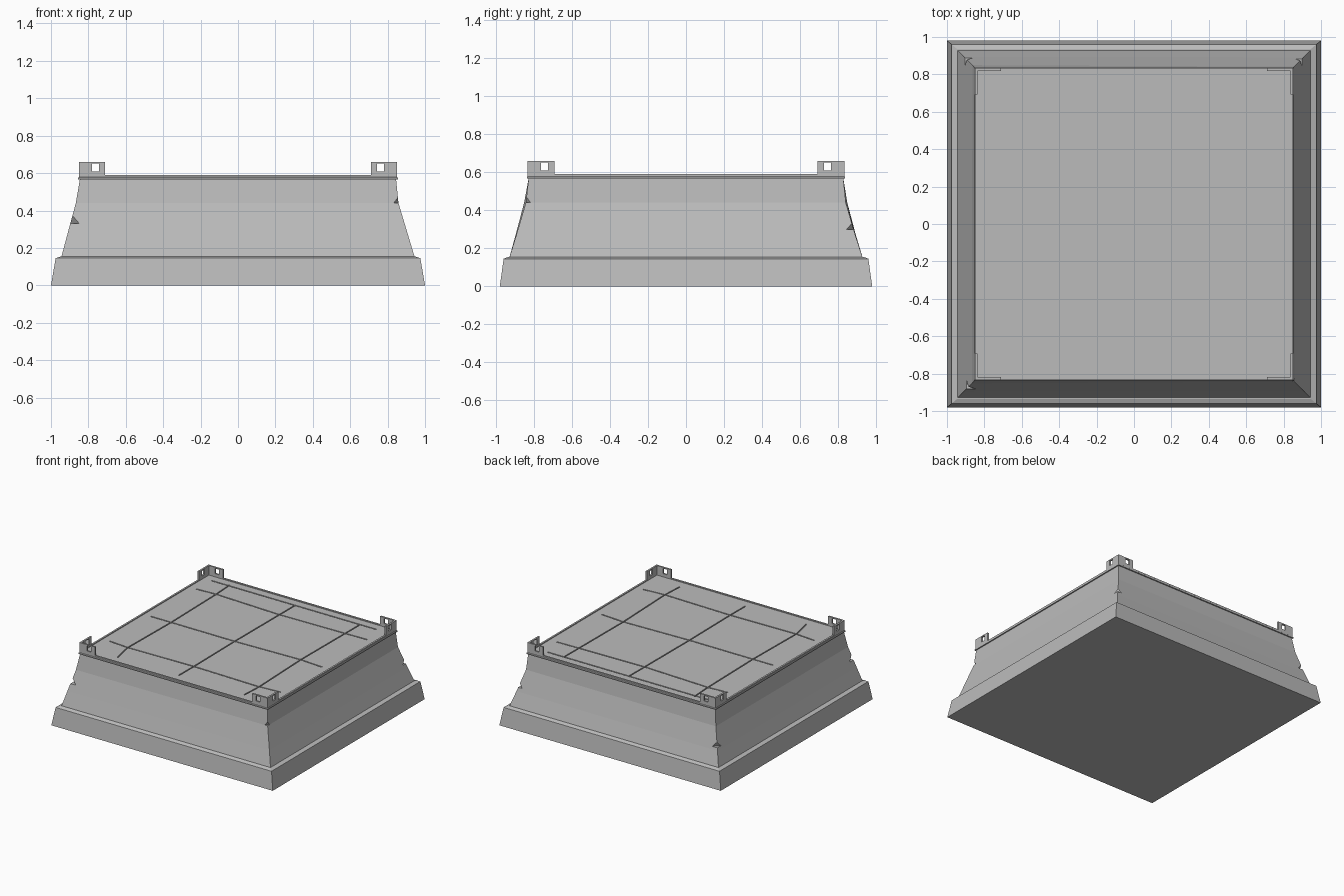
import bpy, bmesh
from math import atan2, pi
from mathutils import Matrix, Vector

old = bpy.data.objects.get("Cube")
if old:
    bpy.data.objects.remove(old, do_unlink=True)

stone = bpy.data.materials.new("grey_stone")
stone.use_nodes = True
GREY = (0.5, 0.5, 0.5, 1)
stone.diffuse_color = GREY
stone.node_tree.nodes["Principled BSDF"].inputs["Base Color"].default_value = GREY

CORNERS = [(-1, -1), (1, -1), (1, 1), (-1, 1)]


def make_object(name, bm, helper=False):
    bmesh.ops.recalc_face_normals(bm, faces=bm.faces)
    mesh = bpy.data.meshes.new(name)
    bm.to_mesh(mesh)
    bm.free()
    ob = bpy.data.objects.new(name, mesh)
    bpy.context.collection.objects.link(ob)
    mesh.materials.append(stone)
    if helper:
        ob.hide_render = True
        ob.hide_viewport = True
        ob.display_type = 'WIRE'
    return ob


def add_box(bm, centre, size, rotation=Matrix()):
    matrix = Matrix.Translation(centre) @ rotation @ Matrix.Diagonal((*size, 1))
    bmesh.ops.create_cube(bm, size=1, matrix=matrix)


def loft(name, rings, wear=None):
    """Stack rectangular rings (half x, half y, z) into a closed solid."""
    bm = bmesh.new()
    loops = []
    for i, (hx, hy, z) in enumerate(rings):
        dents = wear.get(i, (0, 0, 0, 0)) if wear else (0, 0, 0, 0)
        loops.append([bm.verts.new((sx * (hx - d), sy * (hy - d), z))
                      for (sx, sy), d in zip(CORNERS, dents)])
    for a, b in zip(loops, loops[1:]):
        for k in range(4):
            n = (k + 1) % 4
            bm.faces.new((a[k], a[n], b[n], b[k]))
    bm.faces.new(loops[0])
    bm.faces.new(loops[-1])
    return make_object(name, bm)


def cut(target, cutter):
    mod = target.modifiers.new(cutter.name, 'BOOLEAN')
    mod.operation = 'DIFFERENCE'
    mod.solver = 'EXACT'
    mod.use_self = True
    mod.object = cutter


# Plinth with a narrow sloping ledge
loft("plinth", [(1, 0.98, 0), (0.975, 0.96, 0.145), (0.945, 0.935, 0.155)])

# Tapered walls with worn corners
walls = loft("tapered_walls",
             [(0.945, 0.93, 0.15), (0.913, 0.897, 0.27),
              (0.87, 0.855, 0.44), (0.845, 0.828, 0.57)],
             {1: (0, 0.004, 0.006, 0.003), 2: (0.003, 0.012, 0.014, 0.006)})

# Chips broken out of the corners, each with a flat lower ledge
chips = bmesh.new()
for (sx, sy), z in zip(CORNERS, (0.33, 0.44, 0.3, 0.29)):
    reach = 0.945 - 0.24 * (z - 0.15)
    outward = Vector((sx, sy, 0)).normalized()
    ledge = Vector((sx * (reach - 0.03), sy * (reach - 0.045), z))
    turn = Matrix.Rotation(atan2(sy, sx), 4, 'Z')
    bmesh.ops.create_cube(chips, size=0.3, matrix=Matrix.Translation(
        ledge + outward * 0.15 + Vector((0, 0, 0.15))) @ turn)
    # lean the upper inner edge outward so the chip tapers to a point
    chips.verts.ensure_lookup_table()
    for v in chips.verts[-8:]:
        if v.co.z > z + 0.1:
            v.co += outward * 0.13
cut(walls, make_object("corner_chip_cutter", chips, True))

# Top slab with a raised lip around a shallow floor
slab = loft("top_slab", [(0.855, 0.838, 0.567), (0.855, 0.838, 0.575),
                         (0.85, 0.833, 0.579), (0.85, 0.833, 0.59)])
floor = bmesh.new()
add_box(floor, (0, 0, 0.633), (1.672, 1.638, 0.1))
cut(slab, make_object("floor_cutter", floor, True))

# Crooked joints between the paving stones
JOINTS = [
    [(-.77, .565), (-.6, .575), (-.01, .55), (.57, .56), (.77, .565)],
    [(-.77, -.02), (-.58, -.02), (-.01, -.022), (.57, -.005), (.77, -.02)],
    [(-.77, -.55), (-.6, -.565), (-.01, -.555), (.59, -.57), (.77, -.555)],
    [(-.76, .75), (.72, .75)],
    [(-.61, .76), (-.6, .575), (-.59, -.02), (-.6, -.565), (-.565, -.745)],
    [(-.01, .75), (-.015, -.02), (-.01, -.555), (-.012, -.745)],
    [(.577, .75), (.57, 0), (.59, -.57), (.58, -.745)],
]
grooves = bmesh.new()
for path in JOINTS:
    for a, b in zip(path, path[1:]):
        a, b = Vector(a), Vector(b)
        step, mid = b - a, (a + b) / 2
        add_box(grooves, (mid.x, mid.y, 0.585), (step.length + 0.006, 0.01, 0.02),
                Matrix.Rotation(atan2(step.y, step.x), 4, 'Z'))
cut(slab, make_object("joint_cutter", grooves, True))

# L-shaped corner brackets with a square window in each leg
bm = bmesh.new()
x, y, leg, thick = -0.85, -0.833, 0.14, 0.014
outline = [(x, y), (x + leg, y), (x + leg, y + thick),
           (x + thick, y + thick), (x + thick, y + leg), (x, y + leg)]
base = bm.faces.new([bm.verts.new((px, py, 0.588)) for px, py in outline])
top = bmesh.ops.extrude_face_region(bm, geom=[base])["geom"]
bmesh.ops.translate(bm, vec=(0, 0, 0.072),
                    verts=[g for g in top if isinstance(g, bmesh.types.BMVert)])
brackets = make_object("corner_brackets", bm)
windows = bmesh.new()
add_box(windows, (x + 0.088, y, 0.63), (0.036, 0.1, 0.042))
add_box(windows, (x, y + 0.088, 0.63), (0.1, 0.036, 0.042))
cut(brackets, make_object("window_cutter", windows, True))
mirror = brackets.modifiers.new("four_corners", 'MIRROR')
mirror.use_axis = (True, True, False)
mirror.use_mirror_merge = False
